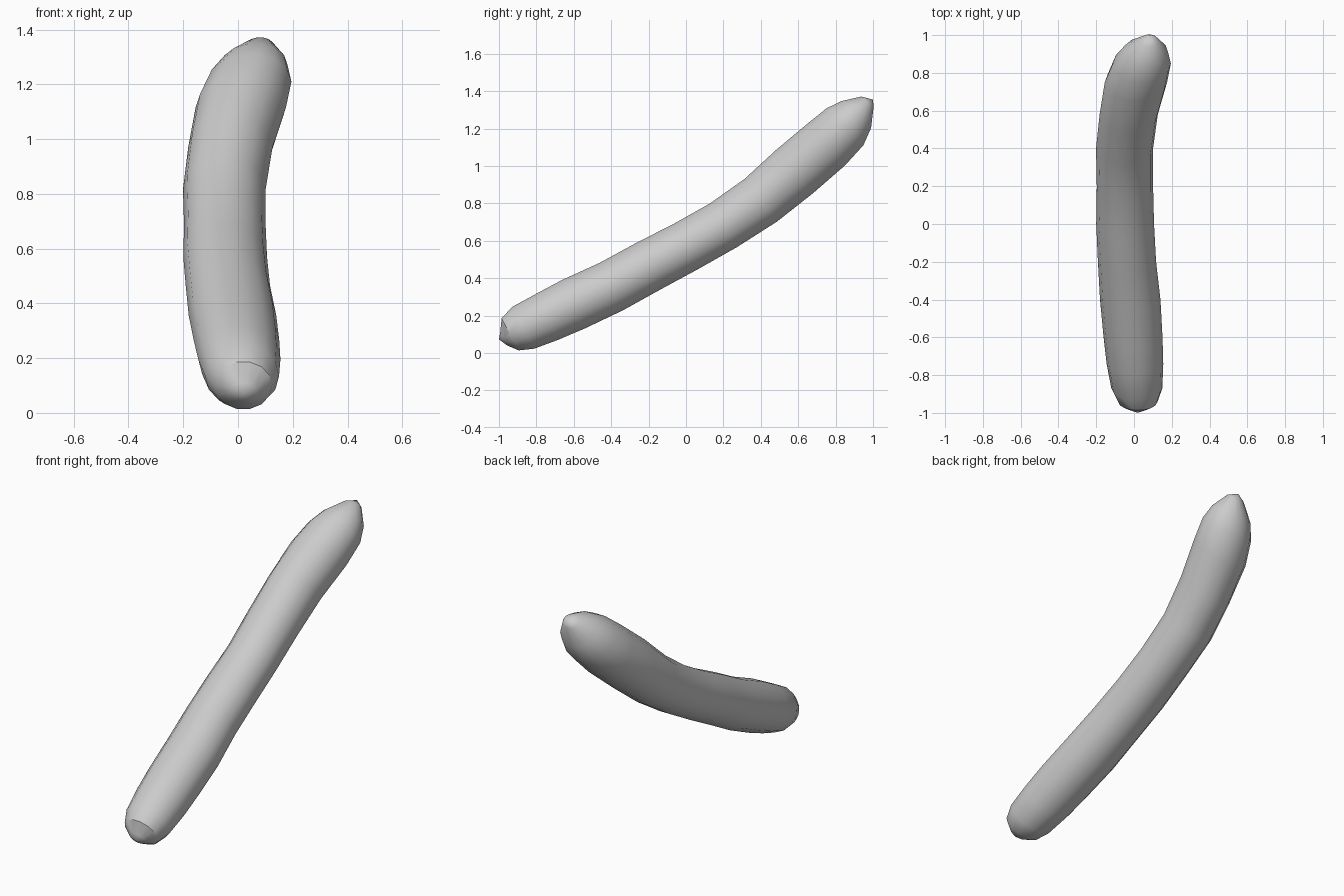
import bpy, bmesh, math
from mathutils import Vector

cube = bpy.data.objects.get("Cube")
if cube:
    bpy.data.objects.remove(cube)

SIDES = 14

# One plain material
grey = bpy.data.materials.new("light_grey")
grey.use_nodes = True
colour = (0.6, 0.6, 0.6, 1)
grey.diffuse_color = colour
grey.node_tree.nodes["Principled BSDF"].inputs["Base Color"].default_value = colour

# Centreline stations: x, y, z, sideways radius, upright radius
stations = [
    (0.02, -0.975, 0.075, 0.05, 0.04),
    (0.02, -0.94, 0.1, 0.105, 0.1),
    (0.015, -0.87, 0.135, 0.135, 0.13),
    (0.005, -0.74, 0.195, 0.15, 0.14),
    (-0.005, -0.6, 0.262, 0.156, 0.147),
    (-0.02, -0.4, 0.355, 0.16, 0.145),
    (-0.037, -0.2, 0.465, 0.154, 0.144),
    (-0.047, 0, 0.57, 0.153, 0.141),
    (-0.048, 0.2, 0.683, 0.149, 0.141),
    (-0.05, 0.4, 0.817, 0.151, 0.147),
    (-0.028, 0.58, 0.97, 0.154, 0.156),
    (0.01, 0.75, 1.115, 0.165, 0.154),
    (0.042, 0.85, 1.21, 0.153, 0.143),
    (0.06, 0.91, 1.275, 0.12, 0.11),
    (0.08, 0.97, 1.342, 0.05, 0.045),
]
centres = [Vector(s[:3]) for s in stations]

# Loft rings square to the centreline, seen from the side
bm = bmesh.new()
rings = []
last = len(stations) - 1
for i, (x, y, z, wide, tall) in enumerate(stations):
    along = centres[min(i + 1, last)] - centres[max(i - 1, 0)]
    along.x = 0
    along.normalize()
    # The end rings keep the slope of the body
    if i < 3:
        along = Vector((0, 0.88, 0.47))
    up = Vector((0, -along.z, along.y))
    ring = []
    for k in range(SIDES):
        a = math.tau * k / SIDES
        offset = Vector((wide * math.cos(a), 0, 0)) + up * (tall * math.sin(a))
        ring.append(bm.verts.new(centres[i] + offset))
    rings.append(ring)
for lower, upper in zip(rings, rings[1:]):
    for k in range(SIDES):
        n = (k + 1) % SIDES
        bm.faces.new((lower[k], lower[n], upper[n], upper[k]))

# Blunt pointed tips
for ring, tip in ((rings[0], (0.02, -1, 0.073)), (rings[-1], (0.085, 1, 1.355))):
    point = bm.verts.new(tip)
    for k in range(SIDES):
        bm.faces.new((ring[k], ring[(k + 1) % SIDES], point))
bmesh.ops.recalc_face_normals(bm, faces=bm.faces)

mesh = bpy.data.meshes.new("curved_body")
bm.to_mesh(mesh)
bm.free()
mesh.materials.append(grey)
body = bpy.data.objects.new("curved_body", mesh)
bpy.context.collection.objects.link(body)
bpy.context.view_layer.objects.active = body
body.select_set(True)
bpy.ops.object.shade_smooth_by_angle(angle=math.radians(35))
